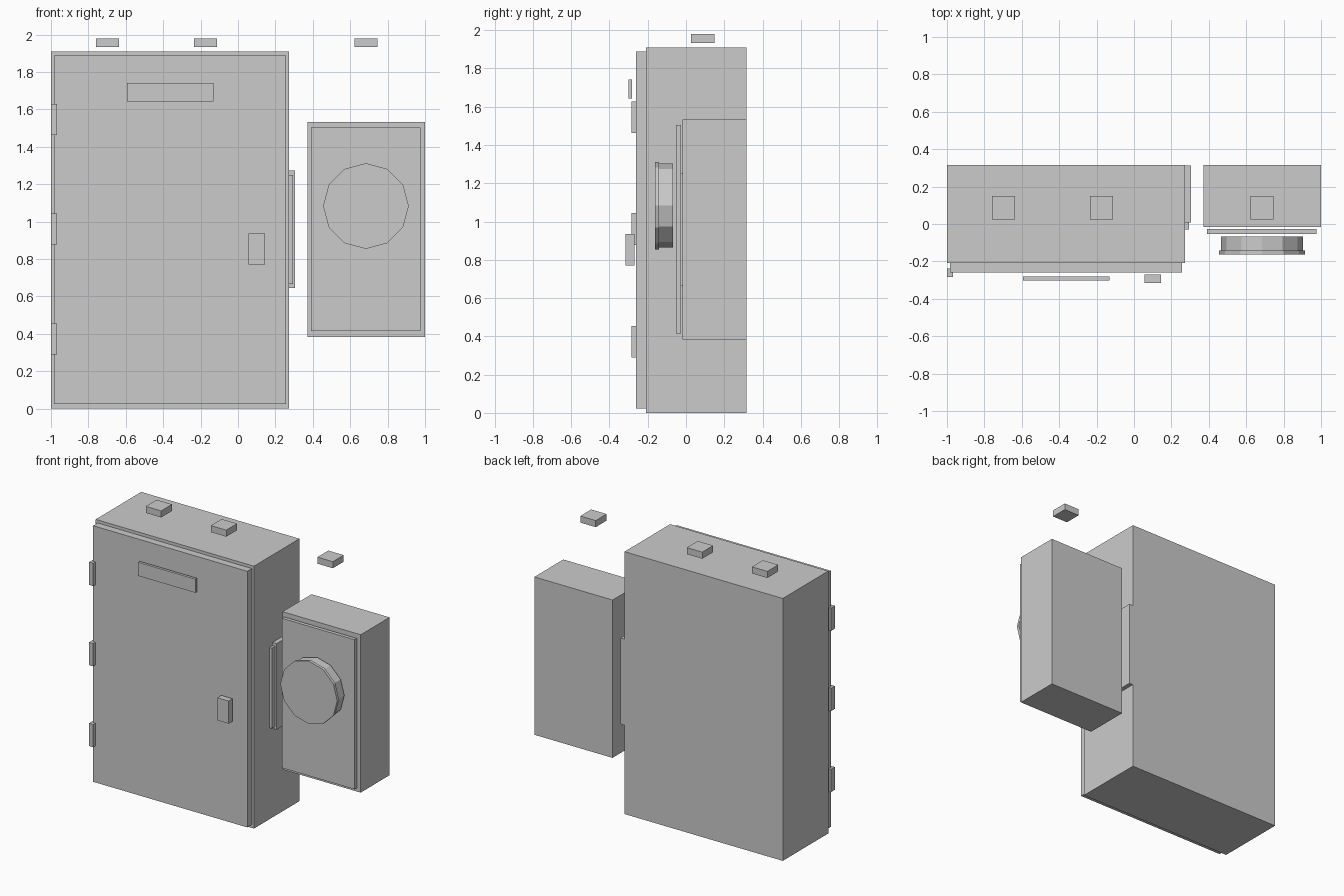
import bpy
import bmesh
from math import radians
from mathutils import Matrix

if "Cube" in bpy.data.objects:
    bpy.data.objects.remove(bpy.data.objects["Cube"])


def finish(name, bm):
    mesh = bpy.data.meshes.new(name)
    bmesh.ops.recalc_face_normals(bm, faces=bm.faces)
    bm.to_mesh(mesh)
    bm.free()
    obj = bpy.data.objects.new(name, mesh)
    bpy.context.collection.objects.link(obj)
    return obj


def box(name, x, y, z):
    """Box from (min, max) ranges on each axis."""
    bm = bmesh.new()
    bmesh.ops.create_cube(bm, size=1)
    for v in bm.verts:
        v.co = [(r[0] + r[1]) / 2 + c * (r[1] - r[0]) for c, r in zip(v.co, (x, y, z))]
    return finish(name, bm)


def disc(name, radius, y):
    """Twelve-sided drum facing the front, with a corner at the top."""
    bm = bmesh.new()
    place = Matrix.Translation((0.684, sum(y) / 2, 1.083)) @ Matrix.Rotation(radians(90), 4, 'X')
    bmesh.ops.create_cone(bm, cap_ends=True, segments=12, radius1=radius,
                          radius2=radius, depth=y[1] - y[0], matrix=place)
    return finish(name, bm)


BACK = 0.315

# Large cabinet with its door
box("main_cabinet", (-1, 0.274), (-0.208, BACK), (0, 1.91))
box("main_door", (-0.984, 0.257), (-0.26, -0.208), (0.024, 1.888))
box("door_plate", (-0.594, -0.132), (-0.301, -0.282), (1.643, 1.742))
box("door_handle", (0.055, 0.145), (-0.315, -0.27), (0.77, 0.935))

# Hinges down the left edge
for i, z in enumerate((0.372, 0.961, 1.545)):
    box(f"hinge_{i + 1}", (-1, -0.967), (-0.284, -0.238), (z - 0.083, z + 0.083))

# Recessed box poking out of the right side
box("inner_box", (0.2, 0.306), (0.007, BACK - 0.001), (0.646, 1.273))
box("inner_box_door", (0.2, 0.293), (-0.03, 0.007), (0.666, 1.25))

# Small cabinet with its door and round dial
box("side_cabinet", (0.371, 1), (-0.017, BACK), (0.383, 1.532))
box("side_door", (0.39, 0.976), (-0.053, -0.027), (0.414, 1.503))
disc("dial_body", 0.22, (-0.142, -0.068))
disc("dial_rim", 0.229, (-0.163, -0.142))

# Blocks above the cabinets
for i, x in enumerate((-0.698, -0.174, 0.684)):
    box(f"top_block_{i + 1}", (x - 0.062, x + 0.062), (0.025, 0.15), (1.932, 1.98))
